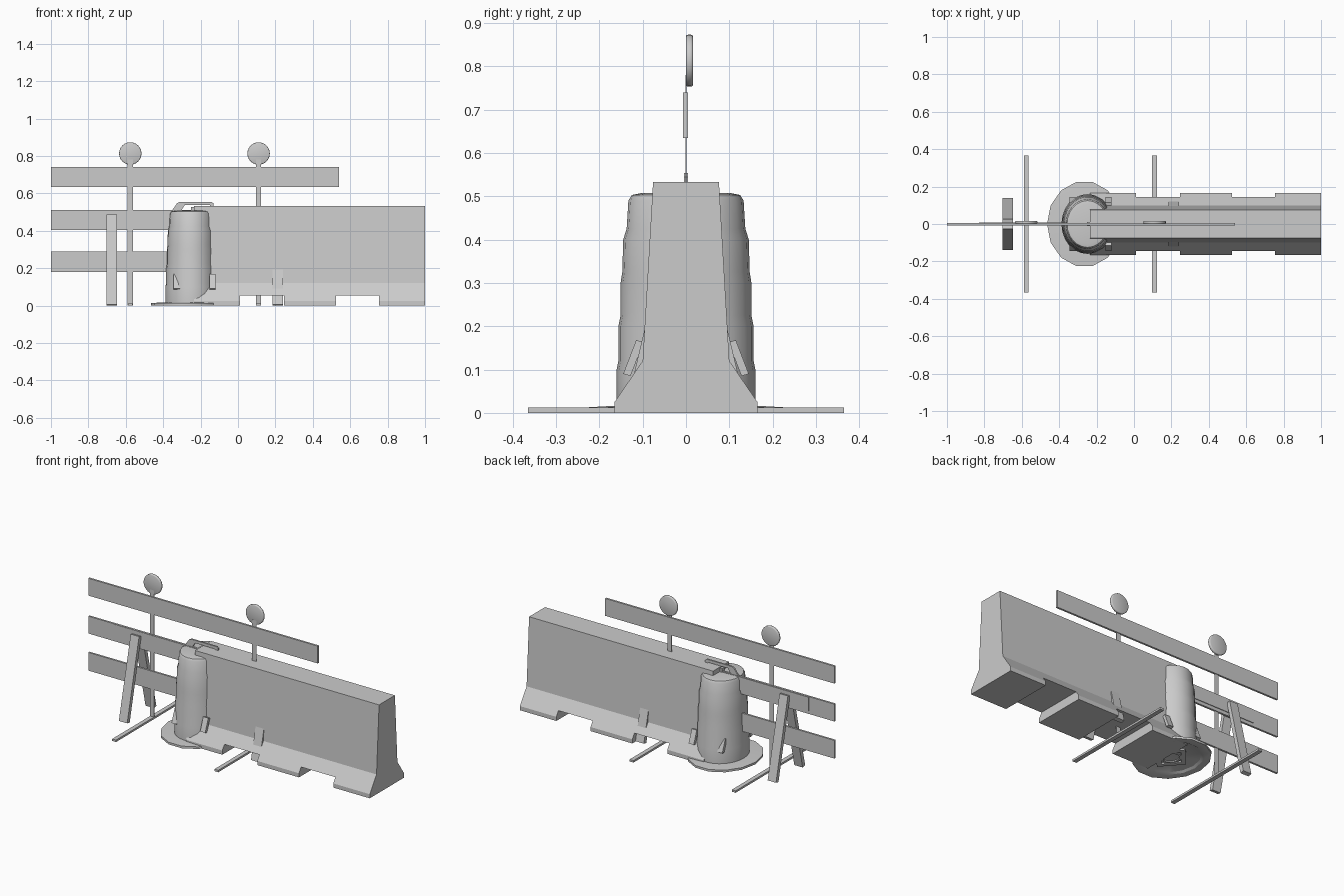
import bpy, bmesh, math
from mathutils import Matrix, Vector

if "Cube" in bpy.data.objects:
    bpy.data.objects.remove(bpy.data.objects["Cube"])

grey = bpy.data.materials.new("plain_grey")
grey.use_nodes = True
colour = (0.6, 0.6, 0.6, 1)
grey.diffuse_color = colour
grey.node_tree.nodes["Principled BSDF"].inputs["Base Color"].default_value = colour


def finish(name, bm, smooth=None):
    bmesh.ops.recalc_face_normals(bm, faces=bm.faces)
    mesh = bpy.data.meshes.new(name)
    bm.to_mesh(mesh)
    bm.free()
    mesh.materials.append(grey)
    obj = bpy.data.objects.new(name, mesh)
    bpy.context.collection.objects.link(obj)
    bpy.ops.object.select_all(action='DESELECT')
    obj.select_set(True)
    bpy.context.view_layer.objects.active = obj
    if smooth:
        bpy.ops.object.shade_smooth_by_angle(angle=math.radians(smooth))
    return obj


def box(name, x, y, z):
    """Box from (low, high) ranges."""
    bm = bmesh.new()
    lo, hi = zip(x, y, z)
    size = Vector(hi) - Vector(lo)
    mid = (Vector(hi) + Vector(lo)) / 2
    bmesh.ops.create_cube(bm, size=1, matrix=Matrix.Translation(mid) @ Matrix.Diagonal(size).to_4x4())
    return finish(name, bm)


def prism(name, outline, axis, start, end):
    """Extrude an outline along x (outline is y, z) or along y (outline is x, z)."""
    bm = bmesh.new()
    place = (lambda u, v: (start, u, v)) if axis == 'x' else (lambda u, v: (u, start, v))
    face = bm.faces.new([bm.verts.new(place(u, v)) for u, v in outline])
    out = bmesh.ops.extrude_face_region(bm, geom=[face], use_keep_orig=True)
    step = (end - start, 0, 0) if axis == 'x' else (0, end - start, 0)
    bmesh.ops.translate(bm, vec=step, verts=[v for v in out["geom"] if isinstance(v, bmesh.types.BMVert)])
    return finish(name, bm)


def lathe(name, profile, centre_x, sides, smooth, turn=0, closed=False):
    """Revolve (radius, z) points about an upright axis, slightly narrow in x."""
    bm = bmesh.new()
    rings = []
    for r, z in profile:
        if r == 0:
            rings.append([bm.verts.new((centre_x, 0, z))] * sides)
            continue
        angles = [turn + math.tau * i / sides for i in range(sides)]
        rings.append([bm.verts.new((centre_x + 0.87 * r * math.cos(a), r * math.sin(a), z)) for a in angles])
    pairs = list(zip(rings, rings[1:]))
    if closed:
        pairs.append((rings[-1], rings[0]))
    for a, b in pairs:
        for i in range(sides):
            j = (i + 1) % sides
            corners = list(dict.fromkeys((a[i], a[j], b[j], b[i])))
            bm.faces.new(corners)
    return finish(name, bm, smooth)


# Concrete road barrier with two drainage slots
half = [(0.165, 0), (0.165, 0.025), (0.1, 0.12), (0.076, 0.533)]
outline = half + [(-y, z) for y, z in reversed(half)]
barrier = prism("concrete_barrier", outline, 'x', -0.235, 1.0)
for lo, hi in ((0.01, 0.245), (0.525, 0.755)):
    cutter = box("slot_cutter", (lo, hi), (-0.3, 0.3), (-0.1, 0.055))
    cutter.hide_render = True
    cut = barrier.modifiers.new("slot", 'BOOLEAN')
    cut.operation = 'DIFFERENCE'
    cut.solver = 'EXACT'
    cut.object = cutter
    bpy.context.view_layer.objects.active = barrier
    bpy.ops.object.modifier_apply(modifier=cut.name)
    bpy.data.objects.remove(cutter)

# Three-board barricade
for name, lo, hi in (("lower_board", 0.18, 0.29), ("middle_board", 0.405, 0.51), ("upper_board", 0.635, 0.74)):
    box(name, (-1, 0.54), (-0.007, 0.005), (lo, hi))

# Barricade posts, floor bars and warning lamps
for side, x in (("right", -0.576), ("left", 0.11)):
    box(side + "_post", (x - 0.014, x + 0.014), (-0.001, 0.001), (0, 0.78))
    box(side + "_floor_bar", (x - 0.013, x + 0.013), (-0.365, 0.365), (0, 0.012))
    bm = bmesh.new()
    spin = Matrix.Translation((x, 0.008, 0.813)) @ Matrix.Rotation(math.pi / 2, 4, 'X')
    bmesh.ops.create_cone(bm, cap_ends=True, segments=24, radius1=0.06, radius2=0.06, depth=0.017, matrix=spin)
    rims = [e for e in bm.edges if abs(e.verts[0].co.y - e.verts[1].co.y) < 0.001]
    bmesh.ops.bevel(bm, geom=rims, offset=0.005, segments=2, affect='EDGES', profile=0.5)
    finish(side + "_lamp", bm, 50)

# Sawhorse: one rail on two pairs of splayed legs
box("sawhorse_rail", (-0.83, 0.365), (-0.009, 0.009), (0.425, 0.508))
for end, x in (("right", -0.674), ("left", 0.213)):
    for face, s in (("front", -1), ("back", 1)):
        leg = [(s * 0.116, 0), (s * 0.14, 0.005), (s * 0.026, 0.488), (s * 0.004, 0.483)]
        prism(f"{end}_{face}_leg", leg, 'x', x - 0.028, x + 0.028)

# Traffic drum with gently stepped bands and a rounded shoulder
drum = [(0, 0.505), (0.105, 0.507), (0.125, 0.503), (0.133, 0.49), (0.137, 0.425), (0.145, 0.4),
        (0.147, 0.325), (0.151, 0.3), (0.151, 0.225), (0.156, 0.2), (0.156, 0.12), (0.16, 0.1),
        (0.16, 0.012), (0, 0.012)]
lathe("drum_body", drum, -0.249, 24, 40)

# Weighted foot plate, hollow underneath, with a square collar
plate = [(0, 0.017), (0.16, 0.017), (0.23, 0.013), (0.23, 0), (0.185, 0), (0.17, 0.008), (0, 0.008)]
lathe("drum_foot_plate", plate, -0.265, 14, 30)
collar = [(0.12, 0.01), (0.12, 0), (0.08, 0), (0.08, 0.01)]
lathe("square_collar", collar, -0.26, 4, None, 0, True)
socket = [(0.06, 0.01), (0.06, 0.001), (0.048, 0.001), (0.048, 0.01)]
lathe("round_socket", socket, -0.26, 16, 30, 0, True)

# Four slanted clips near the foot of the drum
for side, x in (("right", -0.328), ("left", -0.136)):
    for face, s in (("front", -1), ("back", 1)):
        clip = [(s * 0.128, 0.085), (s * 0.145, 0.09), (s * 0.115, 0.168), (s * 0.098, 0.163)]
        prism(f"{side}_{face}_clip", clip, 'x', x - 0.017, x + 0.017)

# Carrying handle on the drum
grip = [(-0.355, 0.505), (-0.325, 0.548), (-0.31, 0.554), (-0.14, 0.554), (-0.13, 0.545),
        (-0.13, 0.505), (-0.15, 0.505), (-0.15, 0.537), (-0.285, 0.537), (-0.305, 0.505)]
prism("drum_handle", grip, 'y', -0.005, 0.005)
box("handle_stop", (-0.25, -0.15), (-0.012, 0.012), (0.505, 0.527))
